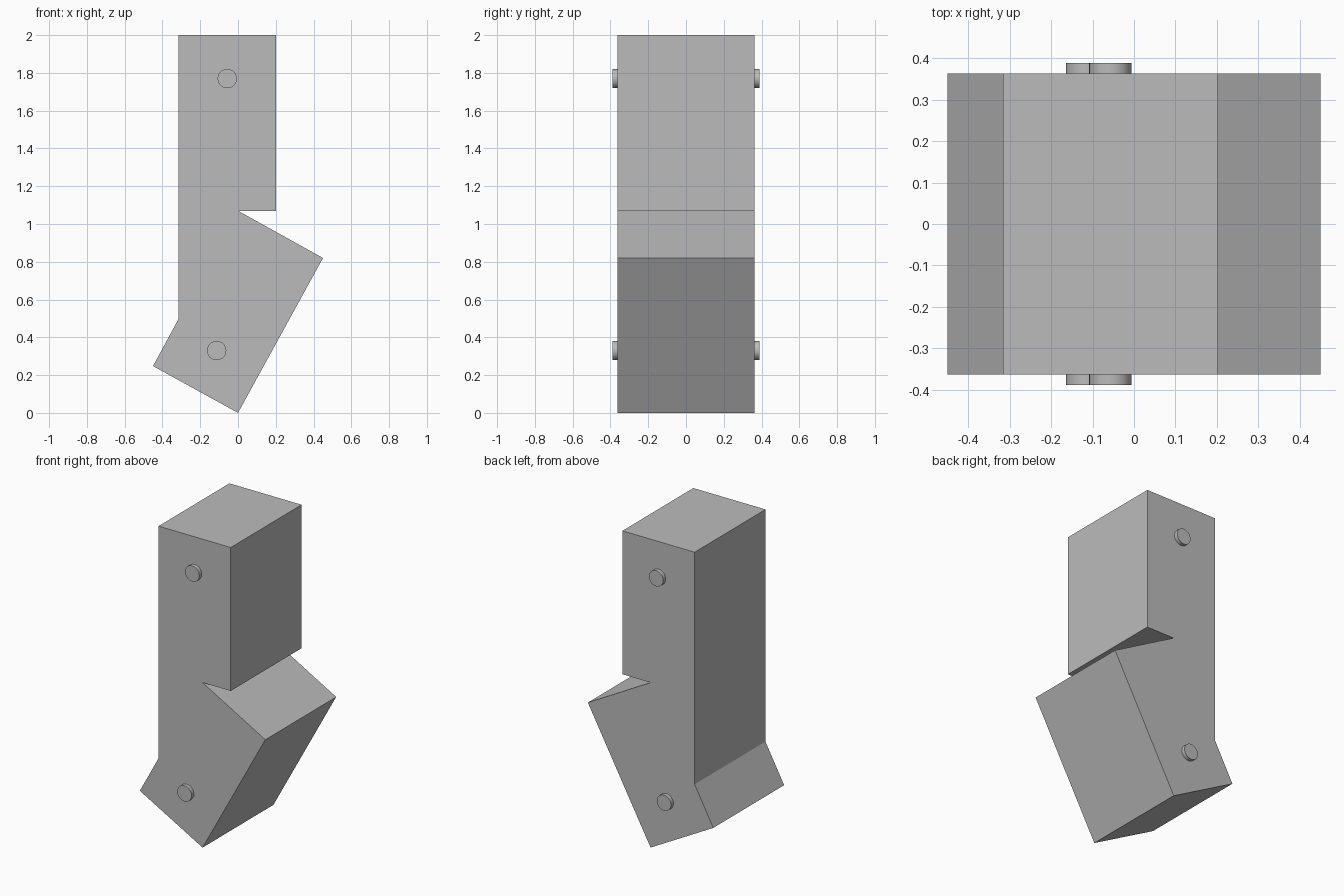
import bpy
import bmesh
import math
from mathutils import Matrix, Vector

cube = bpy.data.objects.get("Cube")
if cube:
    bpy.data.objects.remove(cube, do_unlink=True)

HALF_DEPTH = 0.363
PIN_REACH = 0.388
PIN_RADIUS = 0.051

grey = bpy.data.materials.new("plain grey")
grey.use_nodes = True
colour = (0.5, 0.5, 0.5, 1)
grey.diffuse_color = colour
grey.node_tree.nodes["Principled BSDF"].inputs["Base Color"].default_value = colour


def add_object(name, bm):
    mesh = bpy.data.meshes.new(name)
    bm.to_mesh(mesh)
    bm.free()
    mesh.materials.append(grey)
    obj = bpy.data.objects.new(name, mesh)
    bpy.context.collection.objects.link(obj)
    return obj


# Bent body: upright block merging into a tilted lower block
outline = [(0, 0), (0.45, 0.82), (0, 1.07), (0.202, 1.07), (0.202, 2),
           (-0.316, 2), (-0.316, 0.495), (-0.45, 0.248)]
bm = bmesh.new()
face = bm.faces.new([bm.verts.new((x, -HALF_DEPTH, z)) for x, z in outline])
result = bmesh.ops.extrude_face_region(bm, geom=[face], use_keep_orig=True)
moved = [v for v in result["geom"] if isinstance(v, bmesh.types.BMVert)]
bmesh.ops.translate(bm, verts=moved, vec=Vector((0, 2 * HALF_DEPTH, 0)))
bmesh.ops.recalc_face_normals(bm, faces=bm.faces)
add_object("bent_body", bm)


# Round pins standing out of the front and back
def add_pin(name, x, z, side):
    inner = HALF_DEPTH - 0.01
    bm = bmesh.new()
    bmesh.ops.create_cone(
        bm, cap_ends=True, segments=32, radius1=PIN_RADIUS, radius2=PIN_RADIUS,
        depth=PIN_REACH - inner,
        matrix=Matrix.Translation((x, side * (PIN_REACH + inner) / 2, z))
        @ Matrix.Rotation(math.pi / 2, 4, "X"))
    pin = add_object(name, bm)
    bpy.ops.object.select_all(action="DESELECT")
    pin.select_set(True)
    bpy.context.view_layer.objects.active = pin
    bpy.ops.object.shade_smooth_by_angle(angle=math.radians(40))


for level, x, z in (("upper", -0.057, 1.77), ("lower", -0.113, 0.33)):
    for place, side in (("front", -1), ("back", 1)):
        add_pin(f"{level}_{place}_pin", x, z, side)
